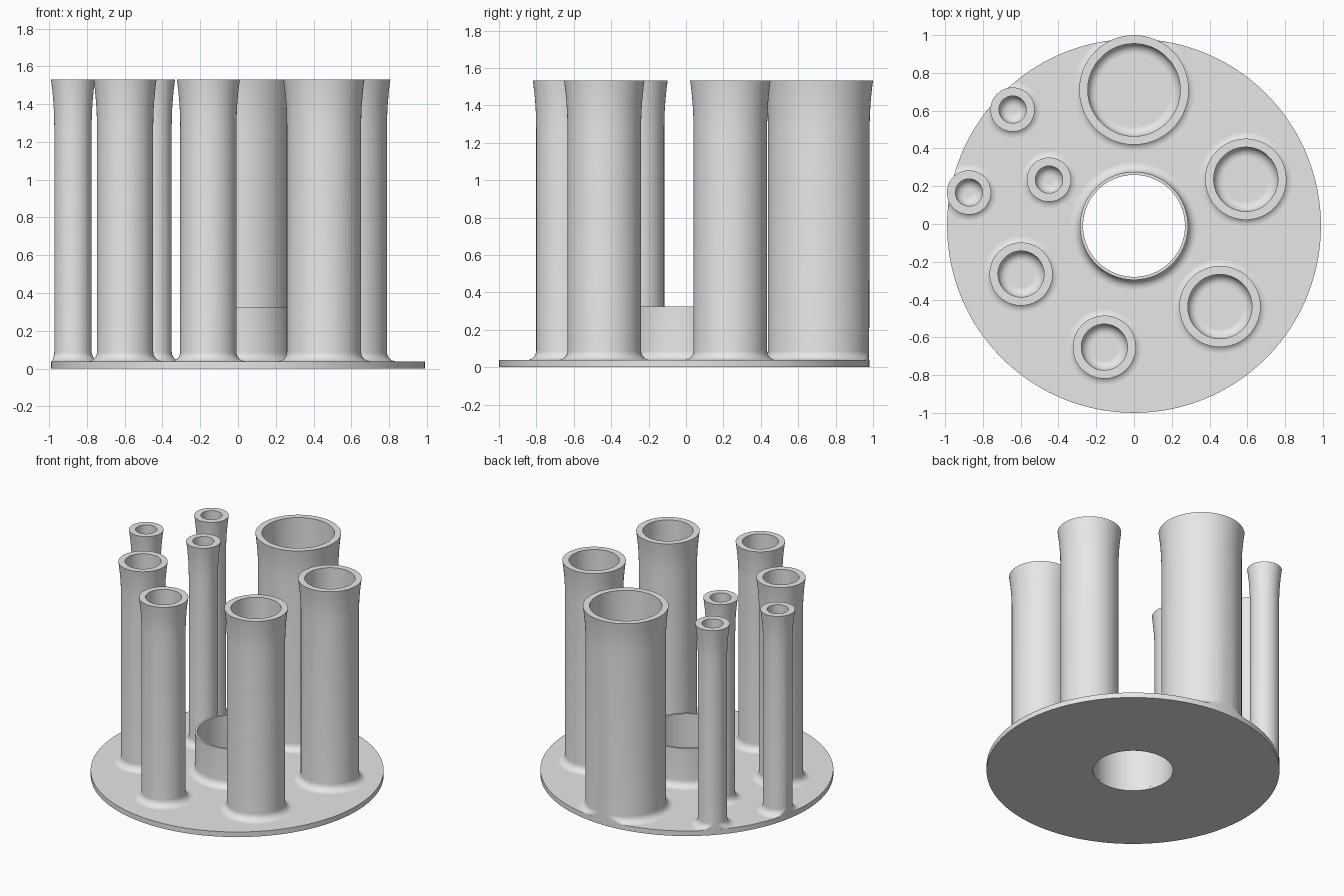
import bpy
import bmesh
import math
from mathutils import Vector

default = bpy.data.objects.get("Cube")
if default:
    bpy.data.objects.remove(default, do_unlink=True)

PLATE_R, PLATE_T = 0.99, 0.038
CENTRE = Vector((0, -0.01, 0))
TOP, FLARE_START = 1.532, 1.28
FOOT = 0.05          # radius of the blend between a tube and the plate
HOLE_R = 0.27

grey = bpy.data.materials.new("plain grey")
grey.use_nodes = True
grey.diffuse_color = (0.8, 0.8, 0.8, 1)
grey.node_tree.nodes["Principled BSDF"].inputs["Base Color"].default_value = grey.diffuse_color


def lathe(name, profile, centre, steps=96, trim=False):
    """Turn a closed (radius, height) profile about a vertical axis."""
    bm = bmesh.new()
    verts = [bm.verts.new((r, 0, z)) for r, z in profile]
    edges = [bm.edges.new((a, b)) for a, b in zip(verts, verts[1:] + verts[:1])
             if a.co.x > 0 or b.co.x > 0]
    bmesh.ops.spin(bm, geom=verts + edges, cent=(0, 0, 0), axis=(0, 0, 1),
                   angle=math.tau, steps=steps, use_merge=False)
    bmesh.ops.remove_doubles(bm, verts=bm.verts, dist=1e-5)
    bmesh.ops.translate(bm, verts=bm.verts, vec=centre)
    if trim:  # keep the foot inside the rim of the plate
        for v in bm.verts:
            flat = Vector((v.co.x, v.co.y)) - CENTRE.xy
            if v.co.z < 0.1 and flat.length > PLATE_R - 0.0005:
                flat *= (PLATE_R - 0.0005) / flat.length
                v.co.xy = flat + CENTRE.xy
    bmesh.ops.recalc_face_normals(bm, faces=bm.faces)
    mesh = bpy.data.meshes.new(name)
    bm.to_mesh(mesh)
    bm.free()
    obj = bpy.data.objects.new(name, mesh)
    bpy.context.collection.objects.link(obj)
    mesh.materials.append(grey)
    bpy.ops.object.select_all(action='DESELECT')
    obj.select_set(True)
    bpy.context.view_layer.objects.active = obj
    bpy.ops.object.shade_smooth_by_angle(angle=math.radians(35))
    return obj


def foot_curve(radius, direction, n=8):
    """Quarter-round blend from the plate (first) up to the wall (last)."""
    angles = [i / n * math.pi / 2 for i in range(n + 1)]
    return [(radius + direction * FOOT * (1 - math.sin(a)),
             PLATE_T + FOOT * (1 - math.cos(a))) for a in angles]


def tube(name, x, y, rim_r):
    """Blind tube with a blended foot, a flared lip and a rounded floor."""
    body_r, bore_r = rim_r - 0.018, rim_r - 0.045
    n = 8
    flare = [(body_r + (rim_r - body_r) * (i / n) ** 2,
              FLARE_START + (TOP - FLARE_START) * i / n) for i in range(n + 1)]
    inner = foot_curve(bore_r, -1)[::-1]
    sunk = PLATE_T / 2
    profile = ([(0, sunk), (body_r + FOOT, sunk)] + foot_curve(body_r, 1) + flare
               + [(bore_r, TOP)] + inner + [(0, PLATE_T)])
    lathe(name, profile, Vector((x, y, 0)), trim=True)


# Round base plate with its central hole
lathe("base_plate", [(HOLE_R, 0), (PLATE_R, 0), (PLATE_R, PLATE_T), (HOLE_R, PLATE_T)],
      CENTRE, steps=160)

# Low collar round the hole
collar_r = HOLE_R + 0.016
lathe("central_collar",
      [(HOLE_R, PLATE_T / 2), (collar_r + FOOT, PLATE_T / 2)] + foot_curve(collar_r, 1)
      + [(collar_r, 0.325), (HOLE_R, 0.325)], CENTRE)

# Upright tubes in four sizes
SIZES = {
    "large_tube": (0.29, [(0, 0.71)]),
    "wide_tube": (0.215, [(0.592, 0.237), (0.455, -0.437)]),
    "medium_tube": (0.167, [(-0.598, -0.265), (-0.157, -0.652)]),
    "narrow_tube": (0.117, [(-0.45, 0.235), (-0.643, 0.606), (-0.874, 0.167)]),
}
for name, (rim_r, places) in SIZES.items():
    for i, (x, y) in enumerate(places, 1):
        tube(f"{name}_{i}", x, y, rim_r)
